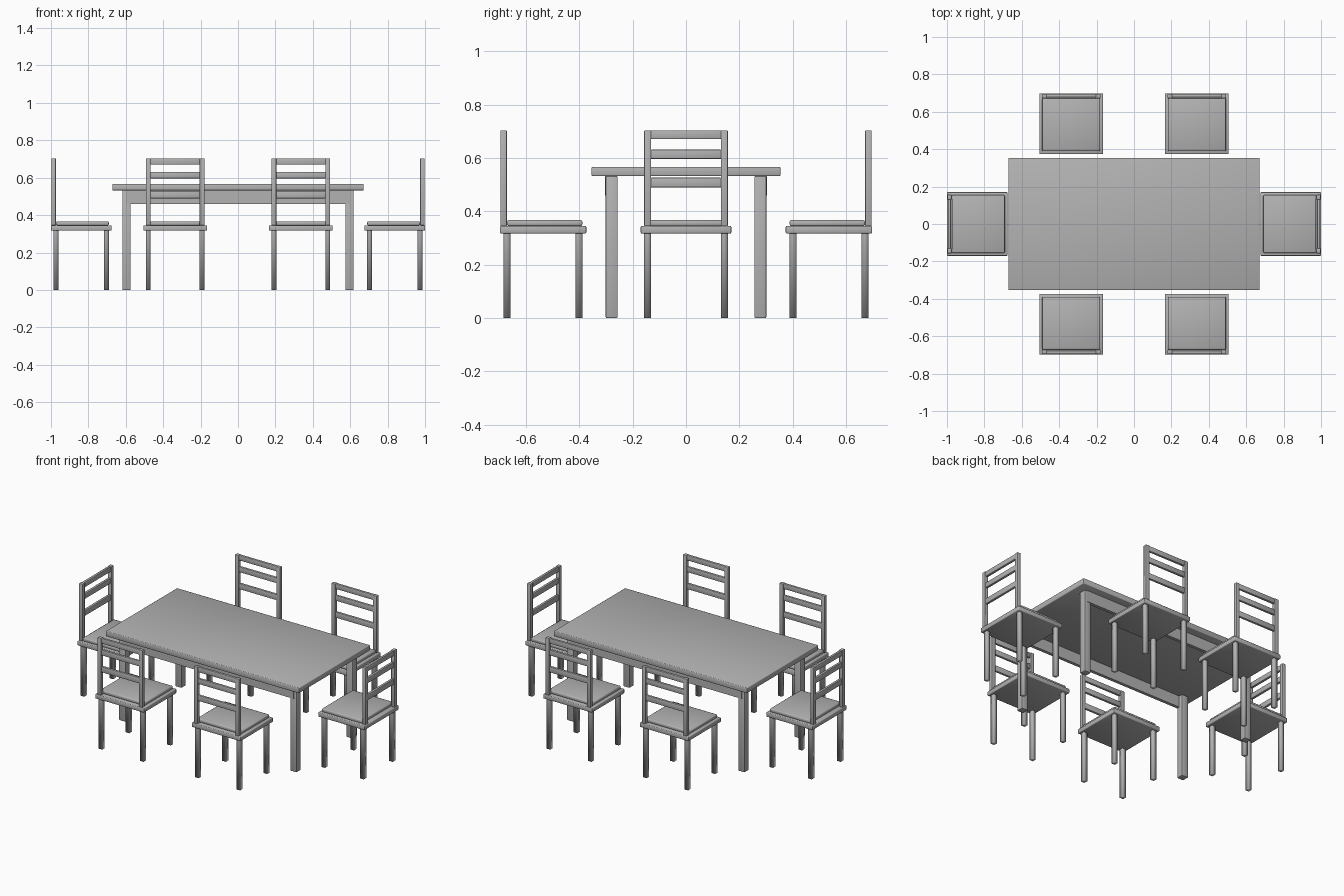
import bpy, bmesh, math
from mathutils import Matrix, Vector

if "Cube" in bpy.data.objects:
    bpy.data.objects.remove(bpy.data.objects["Cube"])

grey = bpy.data.materials.new("plain_grey")
grey.diffuse_color = (0.45, 0.45, 0.45, 1)
grey.use_nodes = True
grey.node_tree.nodes["Principled BSDF"].inputs["Base Color"].default_value = grey.diffuse_color


def box(name, x, y, z, place=Matrix(), bevel=0.0, soft=False):
    """Box from (min, max) ranges; soft boxes are open on top and fully smooth."""
    lo, hi = Vector((x[0], y[0], z[0])), Vector((x[1], y[1], z[1]))
    size = hi - lo
    bm = bmesh.new()
    bmesh.ops.create_cube(bm, size=1.0)
    bmesh.ops.transform(
        bm, verts=bm.verts,
        matrix=place @ Matrix.Translation((lo + hi) / 2) @ Matrix.Diagonal((*size, 1)))
    if bevel:
        bmesh.ops.bevel(bm, geom=bm.edges[:], offset=bevel, segments=2,
                        profile=0.5, affect='EDGES')
    if soft:
        top = [f for f in bm.faces if f.normal.z > 0.9]
        bmesh.ops.delete(bm, geom=top, context='FACES')
        for f in bm.faces:
            f.smooth = True
    mesh = bpy.data.meshes.new(name)
    bm.to_mesh(mesh)
    bm.free()
    mesh.materials.append(grey)
    ob = bpy.data.objects.new(name, mesh)
    bpy.context.collection.objects.link(ob)
    if bevel:
        bpy.context.view_layer.objects.active = ob
        ob.select_set(True)
        bpy.ops.object.shade_smooth_by_angle(angle=math.radians(50))
        ob.select_set(False)
    return ob


def span(side, a, b):
    """Mirror the range a..b to the given side."""
    return tuple(sorted((side * a, side * b)))


# Table: top, four legs, a rail under each long edge
box("table_top", (-0.672, 0.672), (-0.354, 0.354), (0.532, 0.567), bevel=0.004)
for sy in (-1, 1):
    box("table_rail", (-0.60, 0.60), span(sy, 0.283, 0.303), (0.46, 0.532))
    for sx in (-1, 1):
        box("table_leg", span(sx, 0.574, 0.618), span(sy, 0.257, 0.301),
            (0, 0.532), bevel=0.003)


def chair(x, y, turn):
    """Chair with its back at the given point, facing local +y."""
    place = Matrix.Translation((x, y, 0)) @ Matrix.Rotation(math.radians(turn), 4, 'Z')
    box("seat_frame", (-0.17, 0.17), (0, 0.324), (0.317, 0.345), place, 0.004)
    box("seat_cushion", (-0.155, 0.155), (0.027, 0.309), (0.345, 0.367), place, 0.006)
    for s in (-1, 1):
        side = span(s, 0.131, 0.157)
        box("back_post", side, (0.002, 0.026), (0.345, 0.704), place, 0.003)
        for y0 in (0.014, 0.284):
            box("chair_leg", side, (y0, y0 + 0.025), (0, 0.319), place, soft=True)
    # Back slats, lowest first
    for z0, z1 in ((0.49, 0.526), (0.597, 0.631), (0.671, 0.704)):
        box("back_slat", (-0.133, 0.133), (0.005, 0.021), (z0, z1), place, 0.003)


# Two chairs on each long side, one at each end
for cx in (-0.336, 0.336):
    chair(cx, -0.698, 0)
    chair(cx, 0.698, 180)
chair(-1.0, 0, -90)
chair(1.0, 0, 90)
